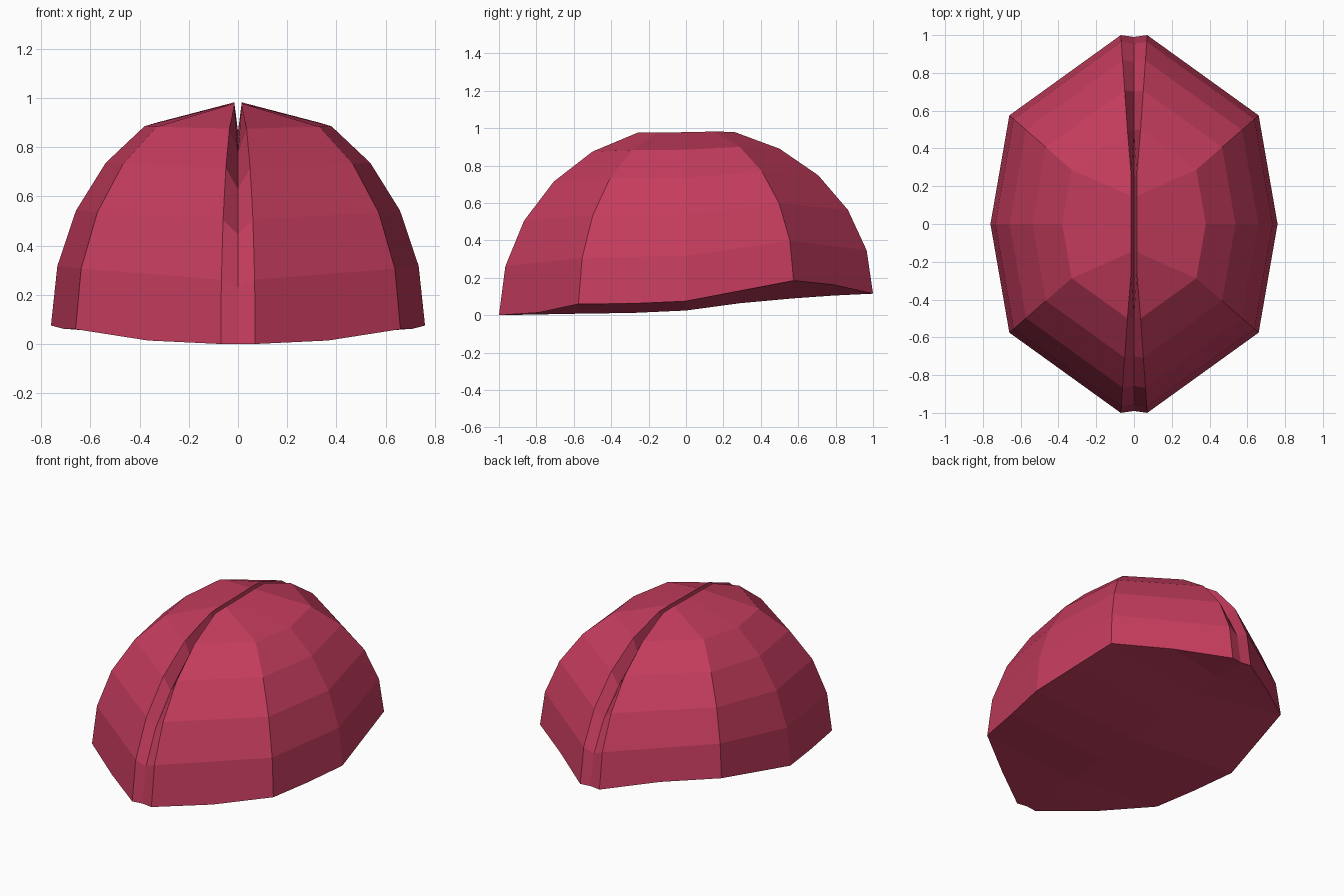
import bpy, bmesh
from math import sin, cos, radians

cube = bpy.data.objects.get("Cube")
if cube:
    bpy.data.objects.remove(cube)

crimson = bpy.data.materials.new("crimson")
crimson.use_nodes = True
colour = (0.55, 0.045, 0.11, 1)
crimson.diffuse_color = colour
crimson.node_tree.nodes["Principled BSDF"].inputs["Base Color"].default_value = colour

LEVELS = 6
STEP = 15
RIDGE_X = 0.015

bm = bmesh.new()


def column(x, y, base, top=1.01, ridge=RIDGE_X):
    """Rib of the dome: a quarter arc whose last point sits on the ridge."""
    verts = []
    for k in range(LEVELS):
        a = radians(STEP * k)
        px = ridge if k == LEVELS - 1 else x * cos(a)
        verts.append(bm.verts.new((px, y * cos(a), base + (top - base) * sin(a))))
    return verts


# Ribs of the left half, from the front groove round to the back groove
groove_front = column(0, -0.99, 0, 0.89, 0)
groove_back = column(0, 0.99, 0.115, 0.89, 0)
ribs = [column(0.07, -1, 0), column(0.66, -0.575, 0.06), column(0.76, 0, 0.075),
        column(0.66, 0.575, 0.185), column(0.07, 1, 0.115)]

# Extra points on the lower rim give it a gentle curve
rim_mid_z = [0.014, 0.062, 0.13, 0.163]
rim = [ribs[0][0]]
for a, b, z in zip(ribs, ribs[1:], rim_mid_z):
    mid = (a[0].co + b[0].co) / 2
    mid.z = z
    m = bm.verts.new(mid)
    rim += [m, b[0]]
    bm.faces.new((a[0], m, b[0], b[1], a[1]))
    for k in range(1, LEVELS - 1):
        bm.faces.new((a[k], b[k], b[k + 1], a[k + 1]))

# Groove walls
for groove, lip in ((groove_front, ribs[0]), (groove_back, ribs[-1])):
    for k in range(LEVELS - 1):
        bm.faces.new((groove[k], lip[k], lip[k + 1], groove[k + 1]))
bm.faces.new([groove_front[-1]] + [r[-1] for r in ribs] + [groove_back[-1]])

# Underside, from the rim to a curved centre line
centre_z = [0.004, 0.008, 0.012, 0.025, 0.064, 0.09, 0.105]
centre = [bm.verts.new((0, v.co.y, z)) for v, z in zip(rim[1:-1], centre_z)]
centre = [groove_front[0]] + centre + [groove_back[0]]
for i in range(len(rim) - 1):
    bm.faces.new((centre[i], centre[i + 1], rim[i + 1], rim[i]))

bmesh.ops.recalc_face_normals(bm, faces=bm.faces)

# Mirror into the right half and weld along the middle
half = bm.verts[:] + bm.edges[:] + bm.faces[:]
bmesh.ops.mirror(bm, geom=half, axis='X', merge_dist=0.001)
bmesh.ops.recalc_face_normals(bm, faces=bm.faces)

mesh = bpy.data.meshes.new("grooved_dome")
bm.to_mesh(mesh)
bm.free()
mesh.materials.append(crimson)
dome = bpy.data.objects.new("grooved_dome", mesh)
bpy.context.collection.objects.link(dome)
